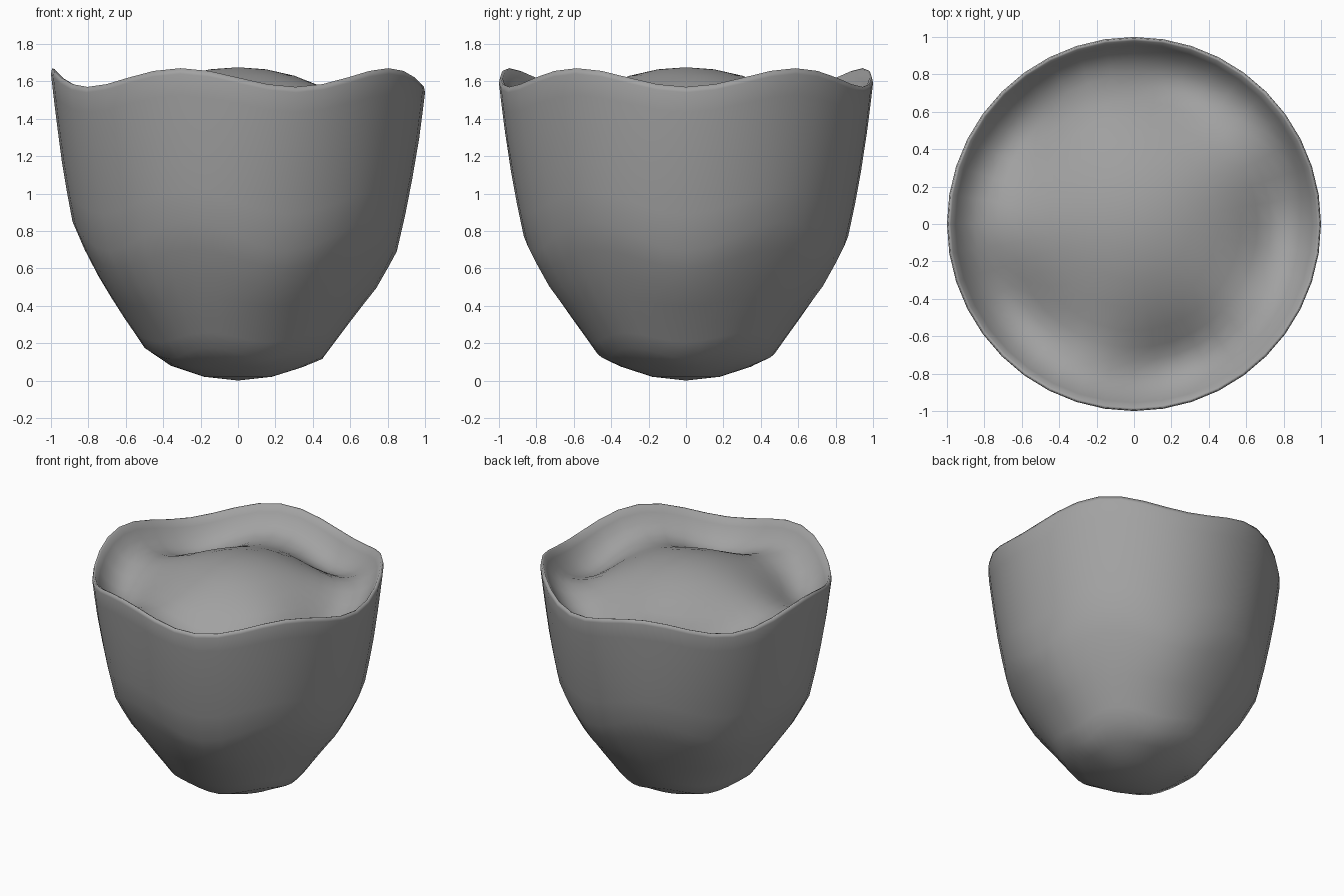
import bpy, bmesh
from math import cos, sin, pi

SEGMENTS = 40

# Profile from the bottom, up the wall, over the lip, down the groove to the dome:
# radius, height, five-lobed wave in height, five-lobed wave in radius
PROFILE = [
    (0.18, 0.02, 0, 0), (0.35, 0.075, 0.005, 0.01), (0.475, 0.145, 0.03, 0.025),
    (0.535, 0.23, 0.025, 0.018), (0.60, 0.32, 0.015, 0.008), (0.67, 0.42, 0.02, 0.005),
    (0.745, 0.53, 0.035, 0.005), (0.81, 0.65, 0.05, 0.01), (0.867, 0.77, 0.08, 0.018),
    (0.905, 0.95, 0.06, 0.01), (0.936, 1.12, 0.045, 0.005), (0.968, 1.33, 0.04, 0),
    (0.987, 1.48, 0.045, 0), (1.0, 1.59, 0.05, 0), (0.994, 1.62, 0.05, 0),
    (0.98, 1.615, 0.05, 0), (0.955, 1.57, 0.052, 0), (0.91, 1.51, 0.055, 0),
    (0.85, 1.465, 0.06, 0), (0.79, 1.45, 0.062, 0), (0.73, 1.452, 0.055, 0),
    (0.66, 1.475, 0.035, 0), (0.57, 1.52, 0.015, 0), (0.45, 1.575, 0.004, 0),
    (0.30, 1.63, 0, 0), (0.15, 1.664, 0, 0),
]

bm = bmesh.new()

# Wavy rings
rings = []
for r, z, wave_z, wave_r in PROFILE:
    ring = []
    for i in range(SEGMENTS):
        a = 2 * pi * i / SEGMENTS
        c = cos(5 * a)
        rr = r - wave_r * c
        ring.append(bm.verts.new((rr * cos(a), rr * sin(a), z - wave_z * c)))
    rings.append(ring)

# Skin between neighbouring rings
for low, high in zip(rings, rings[1:]):
    for i in range(SEGMENTS):
        j = (i + 1) % SEGMENTS
        bm.faces.new((low[i], low[j], high[j], high[i]))

# Close the bottom and the dome
for ring, z in ((rings[0], 0.0), (rings[-1], 1.675)):
    centre = bm.verts.new((0, 0, z))
    for i in range(SEGMENTS):
        bm.faces.new((ring[i], ring[(i + 1) % SEGMENTS], centre))

bmesh.ops.recalc_face_normals(bm, faces=bm.faces)
for f in bm.faces:
    f.smooth = True

mesh = bpy.data.meshes.new("wavy_cup")
bm.to_mesh(mesh)
bm.free()
cup = bpy.data.objects.new("wavy_cup", mesh)
bpy.context.collection.objects.link(cup)

# Dark grey surface
grey = bpy.data.materials.new("dark_grey")
grey.diffuse_color = (0.36, 0.36, 0.36, 1)
mesh.materials.append(grey)
